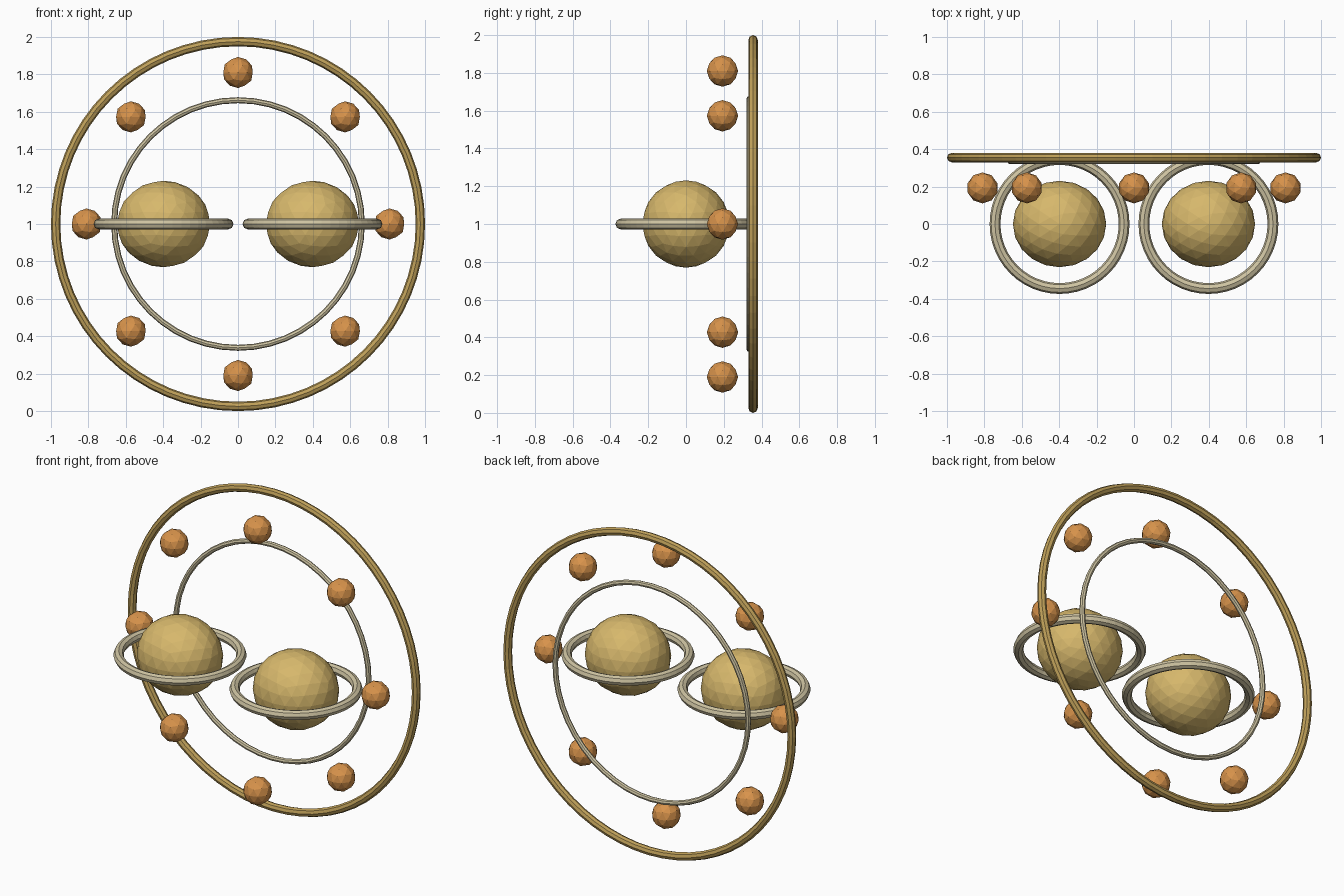
import bpy
from math import sin, cos, pi, radians

cube = bpy.data.objects.get("Cube")
if cube:
    bpy.data.objects.remove(cube, do_unlink=True)


def material(name, rgb):
    mat = bpy.data.materials.new(name)
    mat.use_nodes = True
    mat.diffuse_color = (*rgb, 1)
    mat.node_tree.nodes["Principled BSDF"].inputs["Base Color"].default_value = (*rgb, 1)
    return mat


sand = material("sand yellow", (0.68, 0.48, 0.15))
gold = material("dark gold", (0.52, 0.35, 0.10))
silver = material("pale silver", (0.62, 0.55, 0.36))
copper = material("copper orange", (0.68, 0.29, 0.07))


def finish(name, mat):
    ob = bpy.context.object
    ob.name = ob.data.name = name
    ob.data.materials.append(mat)
    return ob


def ring(name, mat, location, major, minor, segments, tilt=0):
    bpy.ops.mesh.primitive_torus_add(
        location=location, rotation=(radians(tilt), 0, 0),
        major_radius=major, minor_radius=minor,
        major_segments=segments, minor_segments=8)
    return finish(name, mat)


def ball(name, mat, location, radius, detail):
    bpy.ops.mesh.primitive_ico_sphere_add(
        subdivisions=detail, radius=radius, location=location)
    return finish(name, mat)


MID = 1.0

# Upright rings at the back
ring("outer_ring", gold, (0, 0.355, MID), 0.975, 0.025, 64, tilt=90)
ring("inner_ring", silver, (0, 0.336, MID), 0.662, 0.016, 48, tilt=90)

# Two globes, slightly wide, each circled by a level ring
for side, x in (("left", 0.398), ("right", -0.398)):
    globe = ball(side + "_globe", sand, (x, 0, MID), 0.231, 3)
    globe.scale.x = 1.08
    ring(side + "_globe_ring", silver, (x, 0, MID), 0.345, 0.029, 48)

# Eight beads in a circle
for i in range(8):
    a = i * pi / 4
    ball(f"bead_{i + 1}", copper, (0.81 * cos(a), 0.193, MID + 0.81 * sin(a)), 0.083, 2)
